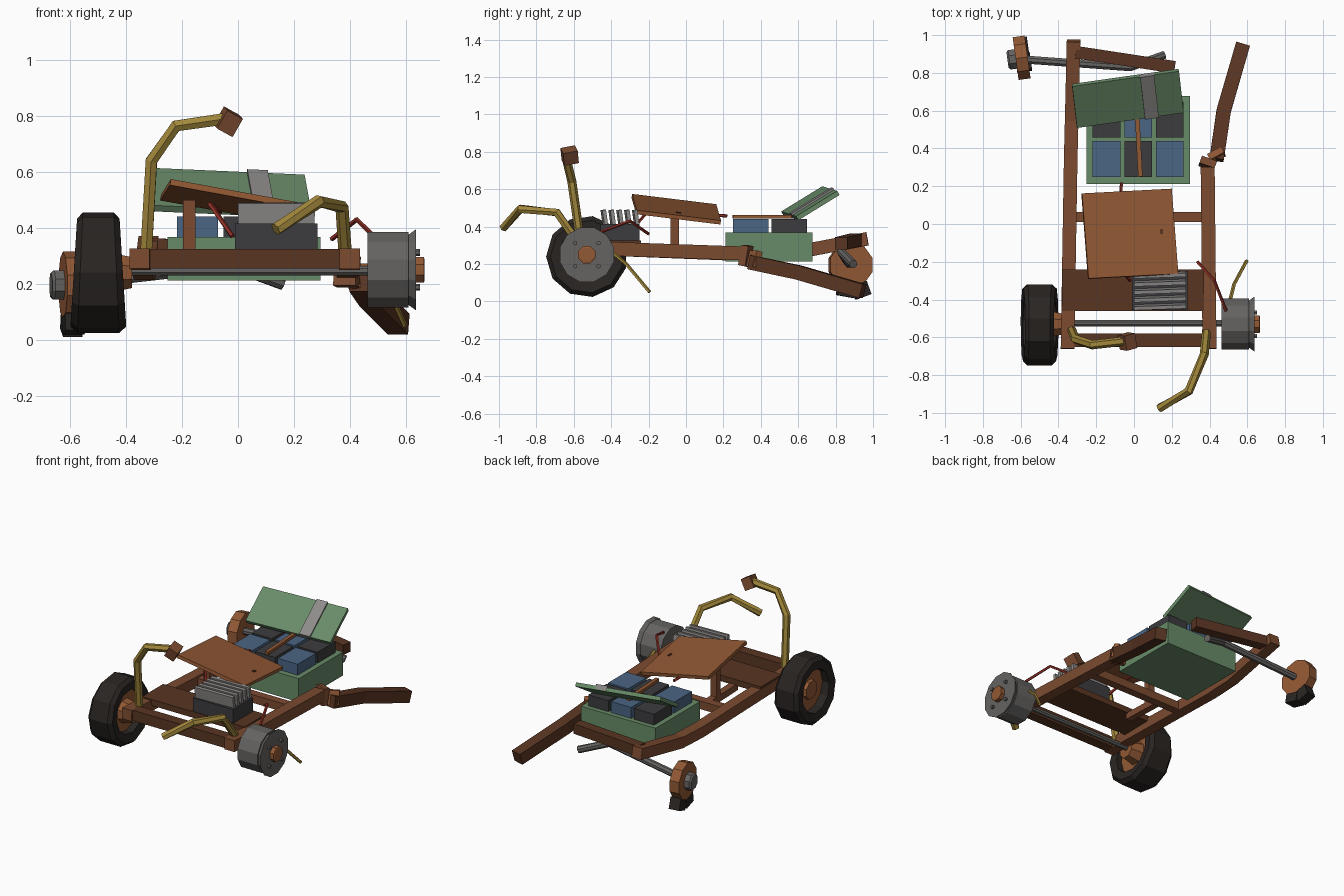
import bpy, bmesh, math
from mathutils import Vector, Matrix, Euler

if "Cube" in bpy.data.objects:
    bpy.data.objects.remove(bpy.data.objects["Cube"])


def material(name, rgb):
    m = bpy.data.materials.new(name)
    m.diffuse_color = (*rgb, 1)
    m.use_nodes = True
    m.node_tree.nodes["Principled BSDF"].inputs["Base Color"].default_value = m.diffuse_color
    return m


RUST = material("rust", (.29, .10, .035))
DARK_RUST = material("dark_rust", (.10, .035, .016))
FRAME = material("frame_rust", (.20, .07, .03))
GREEN = material("faded_green", (.14, .26, .14))
BLUE = material("cell_blue", (.07, .13, .23))
DARK = material("charcoal", (.045, .045, .05))
STEEL = material("steel", (.13, .125, .12))
LIGHT = material("light_steel", (.27, .26, .25))
YELLOW = material("tube_yellow", (.37, .25, .045))
RED = material("cable_red", (.28, .03, .02))
RUBBER = material("rubber", (.022, .018, .016))


def finish(name, bm, mat):
    bmesh.ops.recalc_face_normals(bm, faces=bm.faces)
    me = bpy.data.meshes.new(name)
    bm.to_mesh(me)
    bm.free()
    me.materials.append(mat)
    ob = bpy.data.objects.new(name, me)
    bpy.context.collection.objects.link(ob)
    return ob


def box(name, c, size, mat, rot=(0, 0, 0)):
    bm = bmesh.new()
    r = Euler([math.radians(a) for a in rot]).to_matrix().to_4x4()
    bmesh.ops.create_cube(bm, size=1, matrix=Matrix.Translation(c) @ r @ Matrix.Diagonal((*size, 1)))
    return finish(name, bm, mat)


def slab(name, c, u, v, t, mat):
    """Tilted plate with edge vectors u and v and thickness t."""
    u, v = Vector(u), Vector(v)
    n = u.cross(v).normalized() * t
    m = Matrix((u, v, n)).transposed().to_4x4()
    bm = bmesh.new()
    bmesh.ops.create_cube(bm, size=1, matrix=Matrix.Translation(c) @ m)
    return finish(name, bm, mat)


def skin(bm, rings, loop=False):
    n = len(rings[0])
    pairs = list(zip(rings, rings[1:])) + ([(rings[-1], rings[0])] if loop else [])
    for a, b in pairs:
        for i in range(n):
            bm.faces.new((a[i], a[(i + 1) % n], b[(i + 1) % n], b[i]))
    if not loop:
        bm.faces.new(rings[0])
        bm.faces.new(rings[-1])


def sweep(name, pts, r, mat, n=6, ref=(0, 0, 1)):
    """Tube or square bar (n=4) along a path."""
    bm, pts, rings = bmesh.new(), [Vector(p) for p in pts], []
    if n == 4:
        r *= math.sqrt(2)
    for i, p in enumerate(pts):
        t = Vector()
        if i:
            t += (p - pts[i - 1]).normalized()
        if i < len(pts) - 1:
            t += (pts[i + 1] - p).normalized()
        t.normalize()
        s = t.cross(Vector(ref)).normalized()
        w = s.cross(t)
        ang = [2 * math.pi * (k + .5) / n for k in range(n)]
        rings.append([bm.verts.new(p + r * (math.cos(a) * s + math.sin(a) * w)) for a in ang])
    skin(bm, rings)
    return finish(name, bm, mat)


def lathe(name, c, profile, mat, n=12, loop=False, rz=0, taper=0):
    """Spin (x, radius) profile around the x axis; taper widens the bottom."""
    bm, rings = bmesh.new(), []
    for x, r in profile:
        ring = []
        for k in range(n):
            a = 2 * math.pi * (k + .5) / n
            z = r * math.sin(a)
            ring.append(bm.verts.new((x * (1 - taper * z), r * math.cos(a), z)))
        rings.append(ring)
    skin(bm, rings, loop)
    bm.transform(Matrix.Translation(c) @ Matrix.Rotation(math.radians(rz), 4, 'Z'))
    return finish(name, bm, mat)


# chassis rails, the right one snapped
sweep("left_rail", [(-.352, -.66, .29), (-.335, .35, .25), (-.33, .55, .255), (-.32, .97, .335)], .036, FRAME, 4)
sweep("right_rail", [(.40, -.66, .29), (.39, .3, .257)], .037, FRAME, 4)
box("right_rail_stub", (.39, .32, .245), (.085, .04, .11), FRAME, (-10, 0, -20))
box("torn_joint", (.437, .365, .225), (.085, .035, .09), RUST, (-15, 0, 28))
sweep("broken_rail", [(.437, .34, .21), (.475, .6, .155), (.575, .945, .055)], .038, DARK_RUST, 4)
sweep("front_crossbar", [(-.32, -.615, .29), (.37, -.615, .29)], .035, DARK_RUST, 4)
sweep("middle_crossbar", [(-.31, .037, .26), (.36, .037, .26)], .027, FRAME, 4)
sweep("rear_crossbar", [(-.31, .91, .33), (.215, .83, .31)], .033, DARK_RUST, 4)
box("floor_plank", (-.005, -.35, .305), (.75, .22, .04), DARK_RUST)

# axles
sweep("front_axle", [(-.45, -.525, .247), (.5, -.525, .247)], .018, STEEL, 8)
sweep("bent_rear_axle", [(-.64, .875, .195), (-.02, .83, .265), (.16, .895, .2)], .023, STEEL, 8)

# front left wheel
W = (-.5, -.53, .24)
lathe("front_left_tyre", W, [(-.08, .14), (-.088, .195), (-.065, .218), (.065, .218), (.088, .195), (.08, .14)],
      RUBBER, 11, True, taper=.7)
lathe("front_left_rim", W, [(-.03, .145), (.04, .145)], RUST, 11)
lathe("front_left_hub", W, [(-.05, .06), (.03, .08), (.12, .06)], RUST, 8)

# front right bare drum with bolts
D = (.5, -.53, .25)
lathe("front_right_drum", D, [(-.037, .14), (.11, .14), (.11, .13), (.137, .15)], STEEL, 12)
lathe("drum_cap", D, [(.12, .05), (.165, .05), (.168, .04)], RUST, 8)
for sy in (-1, 1):
    for sz in (-1, 1):
        lathe("drum_bolt", (D[0], D[1] + sy * .062, D[2] + sz * .062), [(.12, .012), (.152, .012)], STEEL, 6)

# rear left hub with a scrap of tyre
H = (-.595, .88, .195)
lathe("rear_left_hub", H, [(-.032, .12), (.032, .12)], RUST, 10, rz=8)
lathe("rear_left_nut", (-.64, .872, .195), [(-.03, .045), (-.02, .056), (.02, .056)], STEEL, 8, rz=8)
box("tyre_scrap_1", (-.585, .855, .056), (.08, .09, .06), RUBBER, (-10, 0, 8))
box("tyre_scrap_2", (-.595, .935, .06), (.07, .085, .075), RUBBER, (20, 0, 8))

# seat panel on its post
sweep("seat_post", [(-.175, -.06, .26), (-.175, -.06, .5)], .022, FRAME, 4, (0, 1, 0))
sweep("seat_post_foot", [(-.175, -.26, .27), (-.175, .04, .26)], .022, FRAME, 4)
slab("seat_panel", (-.022, -.052, .493), (.475, .025, -.087), (-.035, .45, -.055), .022, RUST)
box("seat_bolt", (.145, -.04, .473), (.015, .025, .01), DARK_RUST, (-7, 10, 0))

# motor with cooling fins
box("motor_block", (.137, -.352, .365), (.295, .208, .1), DARK)
for i in range(5):
    box("motor_fin", (.137, -.437 + i * .042, .45), (.275, .02, .08), LIGHT, (8, 0, 2))

# battery tray, cells and strap
box("battery_tray", (.022, .445, .29), (.548, .465, .155), GREEN)
for i in range(3):
    for j in range(2):
        box("battery_cell", (-.145 + i * .167, .345 + j * .207, .39), (.147, .19, .1),
            BLUE if (i + j) % 2 == 0 else DARK)
box("cell_strap", (.025, .415, .452), (.024, .33, .018), RUST, (0, 0, 3))

# open lid with a grey band
U, V = Vector((.565, .08, -.025)), Vector((-.025, .22, .135))
C = Vector((-.033, .665, .525))
N = U.cross(V).normalized()
slab("battery_lid", C, U, V, .025, GREEN)
slab("lid_band", C + U * .2 + N * .008, U * .13, V * 1.02, .03, LIGHT)

# bent steering tubes
sweep("left_handle_tube", [(-.33, -.56, .29), (-.31, -.61, .64), (-.222, -.64, .765), (-.05, -.62, .79)],
      .024, YELLOW, 6, (0, 1, 0))
box("handle_grip", (-.035, -.622, .78), (.065, .08, .075), FRAME, (12, 28, 15))
sweep("right_handle_tube", [(.385, -.56, .29), (.372, -.69, .475), (.29, -.885, .495), (.135, -.975, .395)],
      .024, YELLOW, 6, (1, 0, 0))

# loose cables
sweep("motor_cable", [(-.02, -.3, .37), (-.1, -.2, .485), (-.065, .22, .457)], .009, RED, 5)
sweep("brake_cable", [(.335, -.2, .36), (.425, -.3, .43), (.487, -.46, .37)], .009, RED, 5)
sweep("hanging_cable", [(.5, -.44, .3), (.53, -.32, .2), (.597, -.195, .05)], .01, YELLOW, 5, (1, 0, 0))
